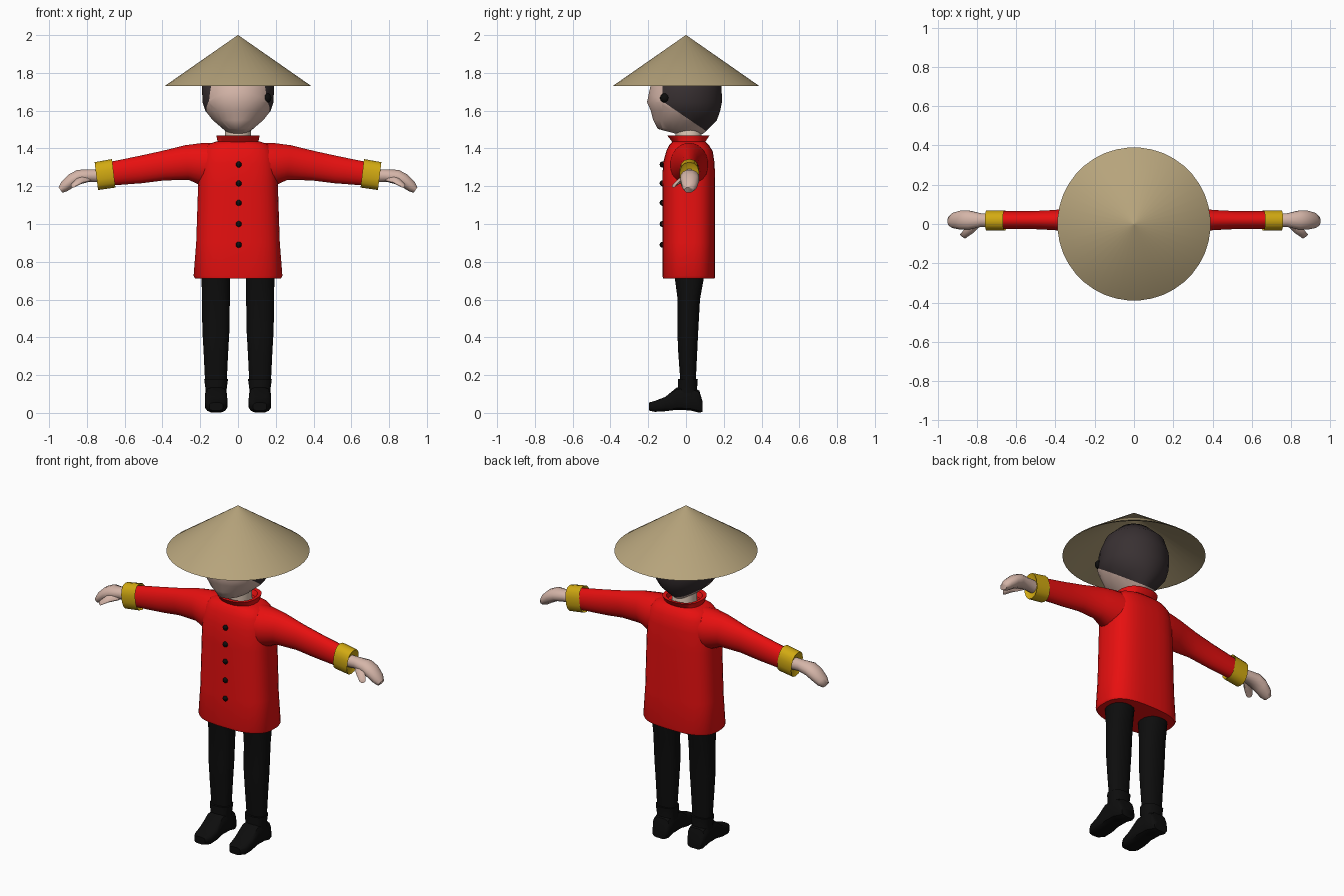
import bpy, bmesh, math
from mathutils import Vector as V


def material(name, rgb):
    m = bpy.data.materials.new(name)
    m.diffuse_color = (*rgb, 1)
    return m


STRAW = material("straw", (0.47, 0.37, 0.20))
RED = material("red cloth", (0.80, 0.005, 0.005))
GOLD = material("gold cloth", (0.64, 0.40, 0.006))
BLACK = material("black cloth", (0.004, 0.004, 0.004))
SKIN = material("skin", (0.66, 0.46, 0.39))
PALE = material("pale skin", (0.78, 0.62, 0.50))
HAIR = material("dark hair", (0.04, 0.030, 0.032))


def finish(name, bm, mats, mirror=False, angle=40):
    bmesh.ops.recalc_face_normals(bm, faces=bm.faces)
    me = bpy.data.meshes.new(name)
    bm.to_mesh(me)
    bm.free()
    for m in mats:
        me.materials.append(m)
    me.shade_smooth()
    me.set_sharp_from_angle(angle=math.radians(angle))
    ob = bpy.data.objects.new(name, me)
    bpy.context.collection.objects.link(ob)
    if mirror:
        ob.modifiers.new("mirror", 'MIRROR').use_mirror_merge = False
    return ob


def loft(rings, n=20, p=2.0):
    """Skin of superellipse rings, each (centre, half axis u, half axis v)."""
    bm = bmesh.new()

    def f(t):
        return math.copysign(abs(t) ** (2 / p), t)
    loops = []
    for c, u, v in rings:
        loops.append([bm.verts.new(V(c) + V(u) * f(math.cos(a)) + V(v) * f(math.sin(a)))
                      for a in (2 * math.pi * (i + 0.5) / n for i in range(n))])
    for a, b in zip(loops, loops[1:]):
        for i in range(n):
            j = (i + 1) % n
            bm.faces.new((a[i], a[j], b[j], b[i]))
    bm.faces.new(loops[0])
    bm.faces.new(loops[-1])
    return bm


def upright(x, rows):
    """Horizontal rings from (z, half width, front y, back y)."""
    return [((x, (f + b) / 2, z), (w, 0, 0), (0, (b - f) / 2, 0)) for z, w, f, b in rows]


def sideways(rows):
    """Rings along the arm from (x, y, bottom z, top z, half depth, lean)."""
    return [((x, y, (lo + hi) / 2), (0, d, 0), (lean, 0, (hi - lo) / 2))
            for x, y, lo, hi, d, lean in rows]


# Conical hat: hollow, inner cone then outer cone
hat = [(1.982, 0.001), (1.73, 0.38), (1.73, 0.39), (2.0, 0.001)]
finish("conical_hat", loft(upright(0, [(z, r, -r, r) for z, r in hat]), 40), [STRAW])

# Head: hairline cut by two planes, hair behind both
bm = loft(upright(0, [
    (1.477, 0.045, -0.05, 0.09), (1.503, 0.08, -0.15, 0.12), (1.55, 0.135, -0.175, 0.165),
    (1.60, 0.175, -0.188, 0.183), (1.645, 0.19, -0.208, 0.192), (1.73, 0.192, -0.19, 0.19),
    (1.81, 0.165, -0.15, 0.165), (1.88, 0.09, -0.08, 0.09)]), 24)
planes = [(V((0, -0.125, 1.65)), V((0, 1, 0))),
          (V((0, -0.125, 1.65)), V((0, 0.15, 0.22)).normalized())]
for co, no in planes:
    bmesh.ops.bisect_plane(bm, geom=bm.verts[:] + bm.edges[:] + bm.faces[:],
                           plane_co=co, plane_no=no)
for face in bm.faces:
    mid = face.calc_center_median()
    face.material_index = int(all((mid - co).dot(no) > 0 for co, no in planes))
finish("head", bm, [SKIN, HAIR], angle=60)

# Dark clip at the right temple
bm = bmesh.new()
bmesh.ops.create_icosphere(bm, subdivisions=2, radius=0.026)
bmesh.ops.translate(bm, verts=bm.verts, vec=(0.152, -0.112, 1.667))
finish("temple_clip", bm, [BLACK])

# Neck and flared collar
finish("neck", loft(upright(0, [(1.40, 0.07, -0.05, 0.09), (1.455, 0.068, -0.055, 0.085),
                                (1.52, 0.07, -0.06, 0.08)])), [PALE])
finish("collar", loft(upright(0, [(1.40, 0.115, -0.08, 0.11), (1.43, 0.108, -0.07, 0.10),
                                  (1.468, 0.116, -0.10, 0.125), (1.466, 0.095, -0.075, 0.105),
                                  (1.44, 0.09, -0.06, 0.09)]), 20, 2.4), [RED])

# Tunic body
finish("tunic", loft(upright(0, [
    (0.712, 0.228, -0.122, 0.152), (0.725, 0.236, -0.125, 0.155), (0.90, 0.222, -0.125, 0.155),
    (1.20, 0.212, -0.125, 0.155), (1.32, 0.205, -0.123, 0.152), (1.385, 0.19, -0.105, 0.142),
    (1.42, 0.165, -0.088, 0.12), (1.437, 0.115, -0.07, 0.10)]), 32, 2.8), [RED], angle=50)

# Buttons down the front
for z in (0.89, 1.0, 1.112, 1.215, 1.315):
    bm = bmesh.new()
    bmesh.ops.create_uvsphere(bm, u_segments=8, v_segments=6, radius=0.016)
    bmesh.ops.translate(bm, verts=bm.verts, vec=(0.004, -0.124, z))
    finish("button", bm, [BLACK])

# Sleeves, cuffs
finish("sleeves", loft(sideways([
    (0.10, 0.017, 1.20, 1.432, 0.11, 0), (0.19, 0.017, 1.20, 1.43, 0.10, 0),
    (0.27, 0.018, 1.232, 1.418, 0.075, 0.01), (0.40, 0.02, 1.23, 1.386, 0.052, 0.01),
    (0.52, 0.02, 1.215, 1.36, 0.046, 0.01), (0.68, 0.02, 1.203, 1.327, 0.046, 0.01)]), 20),
    [RED], True, 60)
finish("cuffs", loft(sideways([
    (0.68, 0.018, 1.21, 1.32, 0.04, 0.007), (0.658, 0.018, 1.193, 1.344, 0.053, 0.009),
    (0.75, 0.018, 1.18, 1.327, 0.053, 0.009), (0.735, 0.018, 1.21, 1.30, 0.037, 0.006)]),
    14, 2.4), [GOLD], True)

# Hands with thumbs
finish("hands", loft(sideways([
    (0.72, 0.018, 1.218, 1.292, 0.034, 0), (0.78, 0.02, 1.222, 1.29, 0.036, 0),
    (0.84, 0.02, 1.215, 1.288, 0.05, 0.01), (0.88, 0.02, 1.197, 1.265, 0.05, 0.015),
    (0.92, 0.018, 1.172, 1.225, 0.04, 0.015), (0.94, 0.015, 1.165, 1.195, 0.025, 0.01)]), 12),
    [SKIN], True, 60)
finish("thumbs", loft([
    ((0.80, 0.0, 1.245), (0.025, 0, 0.006), (0, 0.01, 0.022)),
    ((0.84, -0.035, 1.228), (0.022, 0.01, 0), (0, 0.006, 0.018)),
    ((0.872, -0.063, 1.205), (0.014, 0.01, 0), (0, 0.004, 0.012))], 8), [SKIN], True, 60)

# Trouser legs
finish("trouser_legs", loft(upright(0.117, [
    (0.16, 0.058, -0.03, 0.052), (0.32, 0.066, -0.042, 0.06), (0.44, 0.073, -0.047, 0.066),
    (0.60, 0.075, -0.045, 0.075), (0.71, 0.077, -0.06, 0.095), (0.80, 0.077, -0.07, 0.10)]),
    16, 2.3), [BLACK], True)

# Boots: shaft and foot
finish("boot_shafts", loft(upright(0.116, [
    (0.08, 0.058, -0.05, 0.07), (0.13, 0.058, -0.045, 0.06), (0.18, 0.065, -0.044, 0.064)]),
    12, 2.5), [BLACK], True)
feet = [(0.088, 0.005, 0.06, 0.045), (0.07, 0.0, 0.12, 0.055), (0.02, 0.012, 0.14, 0.058),
        (-0.05, 0.015, 0.135, 0.059), (-0.11, 0.008, 0.085, 0.061),
        (-0.165, 0.005, 0.064, 0.056), (-0.197, 0.012, 0.055, 0.036)]
finish("boot_feet", loft([((0.116, y, (a + b) / 2), (w, 0, 0), (0, 0, (b - a) / 2))
                          for y, a, b, w in feet], 12, 3.5), [BLACK], True)
